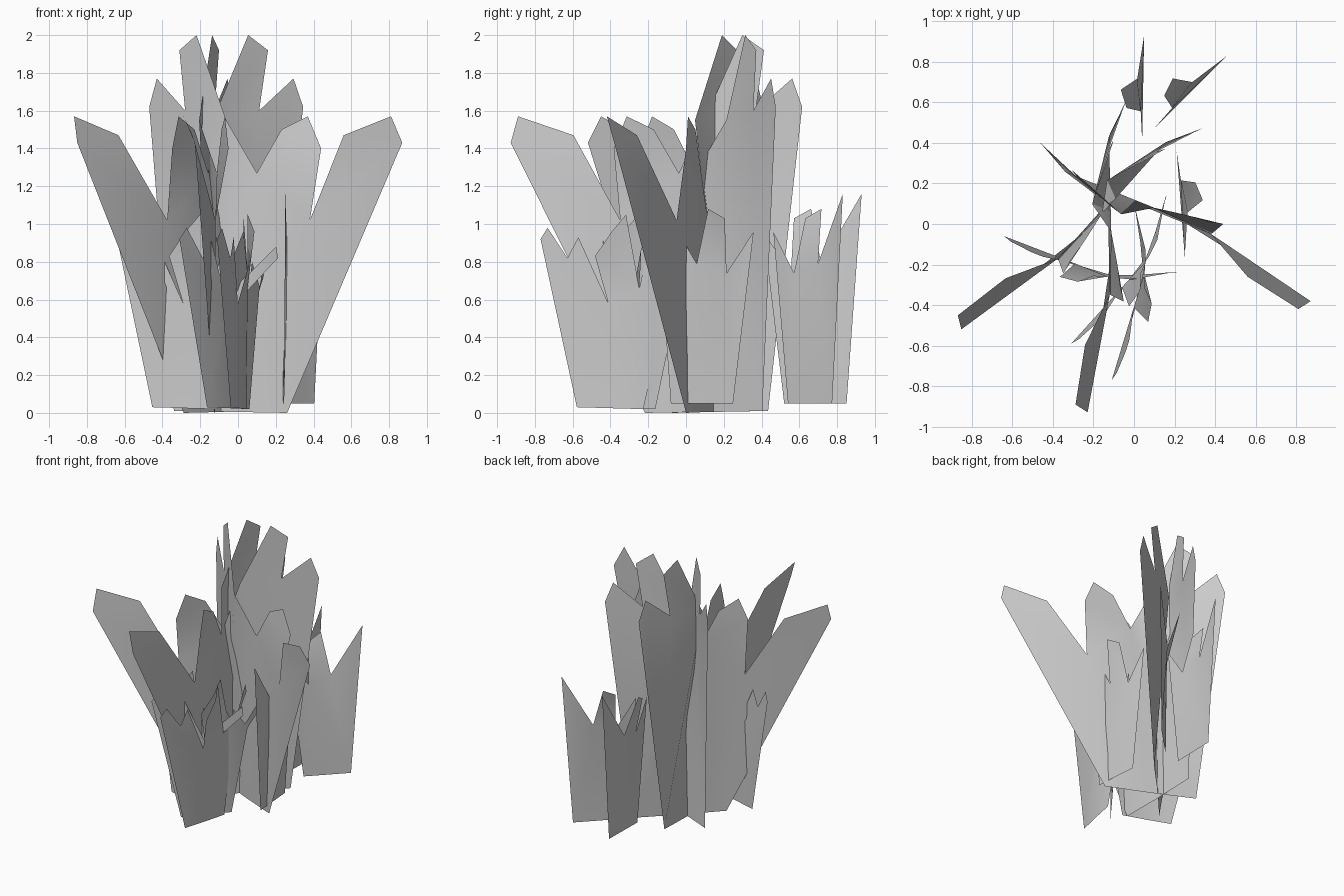
import bpy, math

# Blade sheets: each profile point is (along, sideways, height) from the sheet's outer tip
TALL = [(0, 0, 1.62), (.055, -.014, 1.77), (.255, -.058, 1.6), (.209, -.04, 1.92),
        (.327, -.062, 2.0), (.658, .005, 1.27), (.786, .046, 1.5), (.926, .082, 1.57),
        (.992, .109, 1.4), (.966, .036, 1.02), (1.227, -.054, 1.47), (1.524, -.064, 1.57),
        (1.555, 0, 1.43), (.837, .018, 0), (.55, -.025, .005), (.19, -.065, .01),
        (.535, -.105, 1.55)]
TALL_FACES = [(15, 2, 1, 0), (15, 16, 4, 3, 2), (15, 14, 5, 16), (14, 13, 9, 5),
              (9, 8, 7, 6, 5), (13, 12, 11, 10, 9)]

LOW = [(0, 0, .92), (.04, -.02, .98), (.15, -.05, .82), (.21, -.06, .93), (.37, -.06, .58),
       (.31, -.14, .83), (.40, -.145, .96), (.47, -.10, 1.05), (.54, -.09, .66),
       (.57, -.09, .8), (.66, -.08, .67), (.86, 0, .88), (.87, 0, .82), (.69, -.05, .62),
       (.56, -.08, .02), (.38, -.065, .025), (.20, -.045, .03)]
LOW_FACES = [(16, 4, 3, 2, 1, 0), (16, 15, 8, 4), (4, 8, 7, 6, 5), (15, 14, 13, 10, 9, 8),
             (13, 12, 11, 10)]

SIDE = [(0, 0, 1.16), (.215, -.03, .79), (.27, -.11, 1.08), (.36, -.08, 1.03),
        (.375, -.01, .74), (.52, 0, .96), (.41, 0, .05), (.08, 0, .05)]
SIDE_FACES = [(7, 1, 0), (7, 6, 4, 1), (4, 3, 2, 1), (6, 5, 4)]


def sheet(name, profile, faces, start, end):
    """Place a profile so that it runs from start towards end."""
    a = math.atan2(end[1] - start[1], end[0] - start[0])
    c, s = math.cos(a), math.sin(a)
    verts = [(start[0] + u * c - w * s, start[1] + u * s + w * c, z) for u, w, z in profile]
    mesh = bpy.data.meshes.new(name)
    mesh.from_pydata(verts, [], faces)
    mesh.update()
    obj = bpy.data.objects.new(name, mesh)
    bpy.context.collection.objects.link(obj)
    for p in mesh.polygons:
        p.use_smooth = True
    return obj


# Tall central tuft, low front tuft, and side tufts
GROUPS = [
    ("tall_grass", TALL, TALL_FACES, [((-.47, .41), (.87, -.38)), ((.345, .475), (-.84, -.51)),
                                      ((-.035, .615), (-.225, -.90))]),
    ("low_grass", LOW, LOW_FACES, [((-.64, -.06), (.22, -.24)), ((-.31, -.59), (.16, .14)),
                                   ((-.11, -.77), (0, .05))]),
    ("side_grass", SIDE, SIDE_FACES, [((.25, -.16), (.21, .36)), ((.46, .83), (.09, .46)),
                                      ((.05, .93), (.04, .40))]),
]
for name, profile, faces, places in GROUPS:
    for i, (start, end) in enumerate(places):
        sheet(f"{name}_{i + 1}", profile, faces, start, end)
